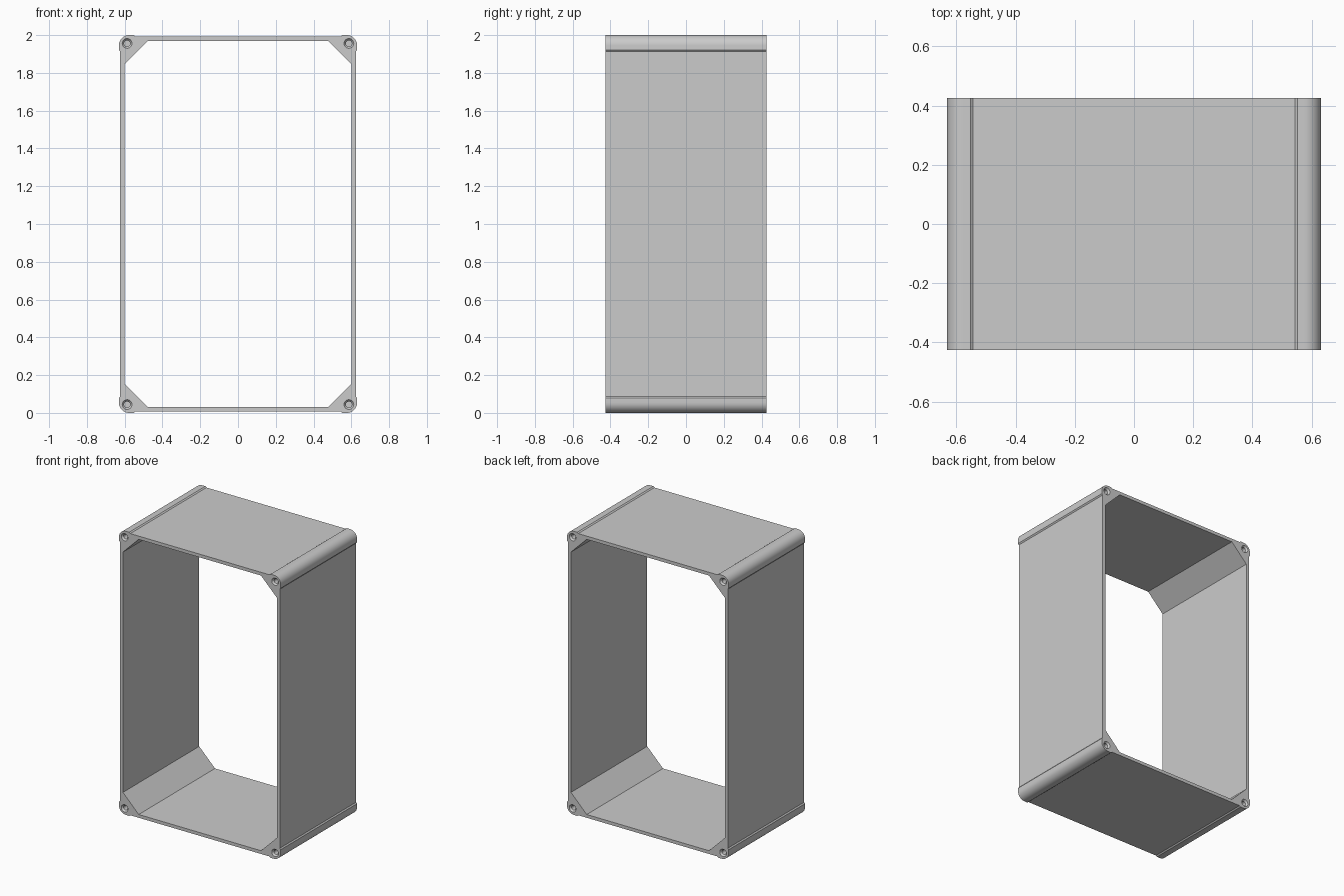
import bpy, bmesh
from math import cos, sin, pi

cube = bpy.data.objects.get("Cube")
if cube:
    bpy.data.objects.remove(cube, do_unlink=True)

HX, HY, HZ = 0.631, 0.425, 1.0     # half sizes
STEP, R = 0.007, 0.055             # wall recess, corner radius
HOLE_X, HOLE_Z = 0.587, 0.956      # screw hole offset from the centre

grey = bpy.data.materials.new("light grey")
grey.use_nodes = True
grey.diffuse_color = (0.6, 0.6, 0.6, 1)
grey.node_tree.nodes["Principled BSDF"].inputs["Base Color"].default_value = (0.6, 0.6, 0.6, 1)


def mirrored_loop(quarter):
    """Turn a quarter outline, from the side to the top, into a closed loop."""
    half = quarter + [(-x, z) for x, z in reversed(quarter)]
    return half + [(-x, -z) for x, z in half]


def add_object(name, bm):
    bmesh.ops.recalc_face_normals(bm, faces=bm.faces)
    mesh = bpy.data.meshes.new(name)
    bm.to_mesh(mesh)
    bm.free()
    mesh.materials.append(grey)
    obj = bpy.data.objects.new(name, mesh)
    bpy.context.collection.objects.link(obj)
    return obj


def prism(name, loop, half_depth):
    bm = bmesh.new()
    face = bm.faces.new([bm.verts.new((x, -half_depth, z + HZ)) for x, z in loop])
    new = bmesh.ops.extrude_face_region(bm, geom=[face])["geom"]
    verts = [v for v in new if isinstance(v, bmesh.types.BMVert)]
    bmesh.ops.translate(bm, verts=verts, vec=(0, 2 * half_depth, 0))
    return add_object(name, bm)


def cut(target, cutter):
    cutter.hide_render = True
    mod = target.modifiers.new("cut", 'BOOLEAN')
    mod.object, mod.operation, mod.solver = cutter, 'DIFFERENCE', 'EXACT'
    bpy.context.view_layer.objects.active = target
    bpy.ops.object.modifier_apply(modifier=mod.name)
    bpy.data.objects.remove(cutter, do_unlink=True)


# Outer shell: recessed walls, slightly raised rounded corners
arc = [(HX - R + R * cos(i * pi / 20), HZ - R + R * sin(i * pi / 20)) for i in range(11)]
outer = [(HX - STEP, 0.913), (HX, 0.922)] + arc + [(0.552, HZ), (0.543, HZ - STEP)]
frame = prism("enclosure_frame", mirrored_loop(outer), HY)

# Opening with chamfered corners
opening = prism("opening_cutter", mirrored_loop([(0.6, 0.847), (0.477, 0.97)]), HY + 0.1)
cut(frame, opening)

# Countersunk blind screw holes in all corners, front and back
rings = [(0.028, 0.01), (0.026, 0), (0.016, -0.012), (0.016, -0.15)]   # radius, height
bm = bmesh.new()
for sx in (-1, 1):
    for sz in (-1, 1):
        for sy in (-1, 1):
            loops = [[bm.verts.new((sx * HOLE_X + r * cos(i * pi / 12), sy * (HY + h),
                                    HZ + sz * HOLE_Z + r * sin(i * pi / 12)))
                      for i in range(24)] for r, h in rings]
            for a, b in zip(loops, loops[1:]):
                for i in range(24):
                    j = (i + 1) % 24
                    bm.faces.new((a[i], a[j], b[j], b[i]))
            bm.faces.new(loops[0])
            bm.faces.new(loops[-1])
cut(frame, add_object("screw_hole_cutter", bm))

# Smooth rounded corners, sharp edges kept
bpy.ops.object.select_all(action='DESELECT')
frame.select_set(True)
bpy.context.view_layer.objects.active = frame
bpy.ops.object.shade_smooth_by_angle(angle=pi / 7)
